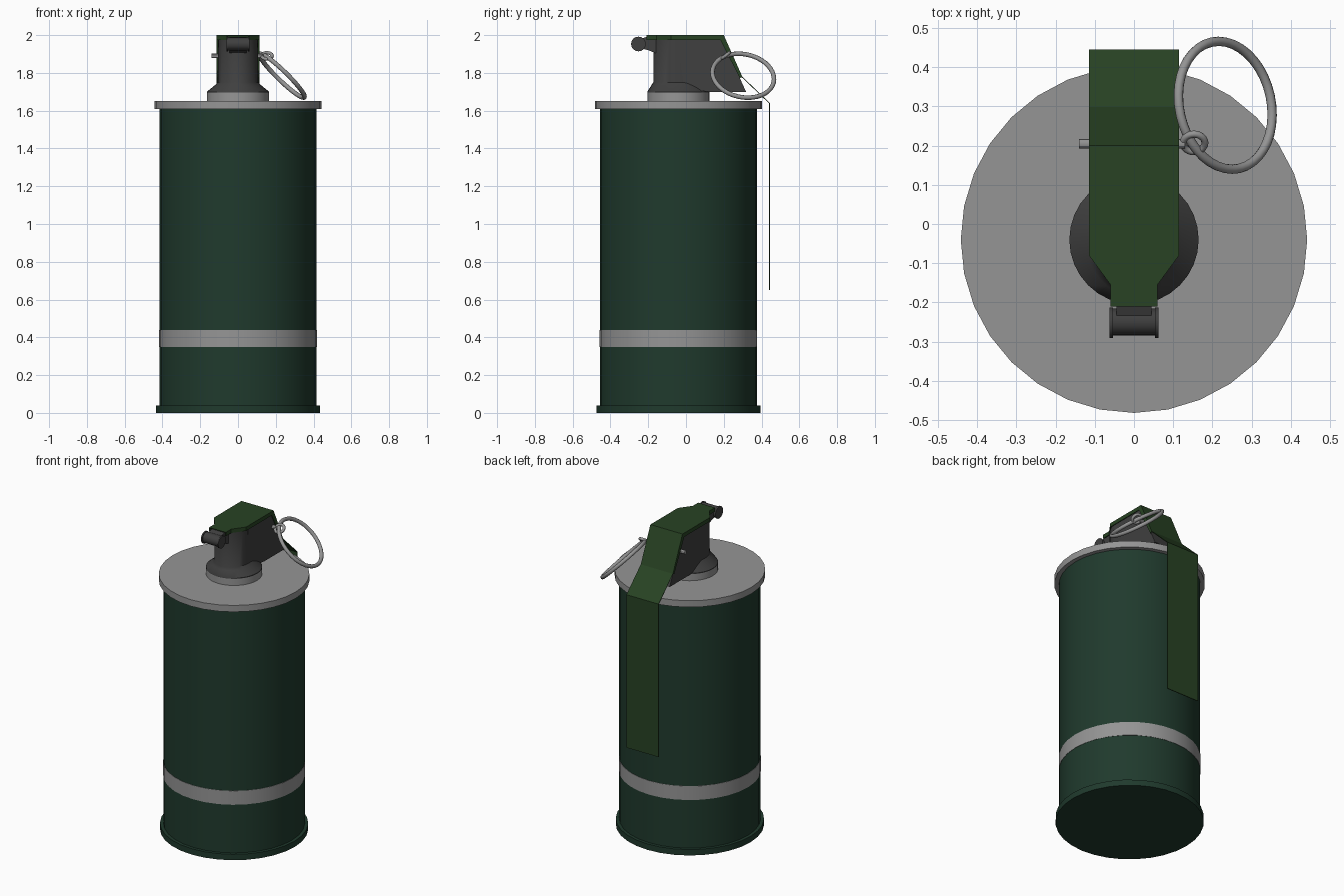
import bpy, bmesh, math
from mathutils import Vector

if "Cube" in bpy.data.objects:
    bpy.data.objects.remove(bpy.data.objects["Cube"])

CY = -0.04  # body axis


def material(name, rgb):
    m = bpy.data.materials.new(name)
    m.diffuse_color = (*rgb, 1)
    m.use_nodes = True
    m.node_tree.nodes["Principled BSDF"].inputs["Base Color"].default_value = m.diffuse_color
    return m


GREEN = material("dark_green", (0.014, 0.042, 0.026))
OLIVE = material("olive_green", (0.021, 0.055, 0.017))
DARK = material("dark_metal", (0.05, 0.05, 0.05))
GREY = material("grey_metal", (0.3, 0.3, 0.3))


def finish(bm, name, mat, smooth=None):
    bmesh.ops.recalc_face_normals(bm, faces=bm.faces[:])
    me = bpy.data.meshes.new(name)
    bm.to_mesh(me)
    bm.free()
    ob = bpy.data.objects.new(name, me)
    bpy.context.collection.objects.link(ob)
    me.materials.append(mat)
    if smooth:
        bpy.ops.object.select_all(action='DESELECT')
        ob.select_set(True)
        bpy.context.view_layer.objects.active = ob
        bpy.ops.object.shade_smooth_by_angle(angle=math.radians(smooth))
    return ob


def loft(name, sections, mat, n=32, smooth=None):
    """Stack of ellipses (rx, ry, z) about the body axis, capped."""
    bm = bmesh.new()
    rings = []
    for rx, ry, z in sections:
        rings.append([bm.verts.new((rx * math.cos(2 * math.pi * i / n),
                                    CY + ry * math.sin(2 * math.pi * i / n), z))
                      for i in range(n)])
    for a, b in zip(rings, rings[1:]):
        for i in range(n):
            bm.faces.new((a[i], a[(i + 1) % n], b[(i + 1) % n], b[i]))
    bm.faces.new(rings[0])
    bm.faces.new(rings[-1])
    return finish(bm, name, mat, smooth)


def extrude_x(name, profile, half, mat, smooth=None):
    """Side profile (y, z) extruded symmetrically across x."""
    bm = bmesh.new()
    face = bm.faces.new([bm.verts.new((-half, y, z)) for y, z in profile])
    new = bmesh.ops.extrude_face_region(bm, geom=[face])["geom"]
    bmesh.ops.translate(bm, vec=(2 * half, 0, 0),
                        verts=[v for v in new if isinstance(v, bmesh.types.BMVert)])
    return finish(bm, name, mat, smooth)


def rod_x(name, x0, x1, y, z, r, mat, n=16):
    circle = [(y + r * math.cos(2 * math.pi * i / n), z + r * math.sin(2 * math.pi * i / n))
              for i in range(n)]
    ob = extrude_x(name, circle, (x1 - x0) / 2, mat, 30)
    ob.location.x = (x0 + x1) / 2
    return ob


def ring(name, centre, normal, major, minor, seg):
    rot = Vector(normal).to_track_quat('Z', 'Y').to_euler()
    bpy.ops.mesh.primitive_torus_add(location=centre, rotation=rot, major_radius=major,
                                     minor_radius=minor, major_segments=seg, minor_segments=10)
    ob = bpy.context.object
    ob.name = name
    ob.data.materials.append(GREY)
    bpy.ops.object.shade_smooth()


# Canister, stripe, lid and collar
loft("canister", [(r, r, z) for r, z in
                  ((0.435, 0), (0.435, 0.038), (0.415, 0.038), (0.415, 1.62))], GREEN, smooth=30)
loft("stripe", [(0.417, 0.417, 0.35), (0.417, 0.417, 0.44)], GREY, smooth=30)
loft("lid", [(0.442, 0.442, 1.61), (0.442, 0.442, 1.652)], GREY, smooth=30)
loft("collar", [(0.165, 0.165, 1.65), (0.165, 0.165, 1.695)], GREY, smooth=30)

# Fuse neck and rear-leaning head
loft("fuse_neck", [(0.165, 0.165, 1.695), (0.165, 0.165, 1.70), (0.122, 0.143, 1.735),
                   (0.108, 0.133, 1.75), (0.105, 0.133, 1.985)], DARK, smooth=40)
extrude_x("fuse_head", [(-0.05, 1.988), (0.187, 1.988), (0.318, 1.70), (0.12, 1.70),
                        (0.04, 1.71), (-0.05, 1.735)], 0.106, DARK)

# Hinge at the front: lug, side cheeks and pivot roll
extrude_x("hinge_lug", [(-0.255, 1.935), (-0.255, 1.975), (-0.21, 1.99), (-0.15, 1.99),
                        (-0.15, 1.90), (-0.20, 1.92)], 0.045, DARK)
rod_x("hinge_roll", -0.058, 0.058, -0.25, 1.953, 0.034, DARK)
for side in (-1, 1):
    x = side * 0.058
    rod_x("hinge_cheek", x - 0.004, x + 0.004, -0.252, 1.953, 0.039, DARK)

# Safety lever: bent strip with folded edges over the head
stations = [(-0.21, 2.0, 0.06), (-0.155, 2.0, 0.06), (-0.08, 2.0, 0.115), (0.20, 2.0, 0.115),
            (0.298, 1.78, 0.115), (0.445, 1.64, 0.115), (0.445, 0.65, 0.115)]
flange = [(-0.21, 1.975), (-0.155, 1.975), (-0.08, 1.975), (0.182, 1.975), (0.285, 1.772)]
bm = bmesh.new()
top = [[bm.verts.new((s * w, y, z)) for s in (-1, 1)] for y, z, w in stations]
low = [[bm.verts.new((s * st[2], y, z)) for s in (-1, 1)] for (y, z), st in zip(flange, stations)]
for a, b in zip(top, top[1:]):
    bm.faces.new((a[0], a[1], b[1], b[0]))
for i in range(len(low) - 1):
    for s in (0, 1):
        bm.faces.new((top[i][s], top[i + 1][s], low[i + 1][s], low[i][s]))
lever = finish(bm, "safety_lever", OLIVE)
# make the outside of the strip the offset reference
if lever.data.polygons[2].normal.z < 0:
    lever.data.flip_normals()
mod = lever.modifiers.new("thickness", 'SOLIDIFY')
mod.thickness = 0.005
mod.offset = -1

# Safety pin with its eye and pull ring
rod_x("safety_pin", -0.14, 0.13, 0.205, 1.89, 0.012, GREY, 12)
ring("pin_eye", (0.153, 0.207, 1.89), (0, -0.6, 0.8), 0.028, 0.009, 24)
ring("pull_ring", (0.233, 0.303, 1.785), (0.69, 0.15, 0.71), 0.165, 0.012, 40)
